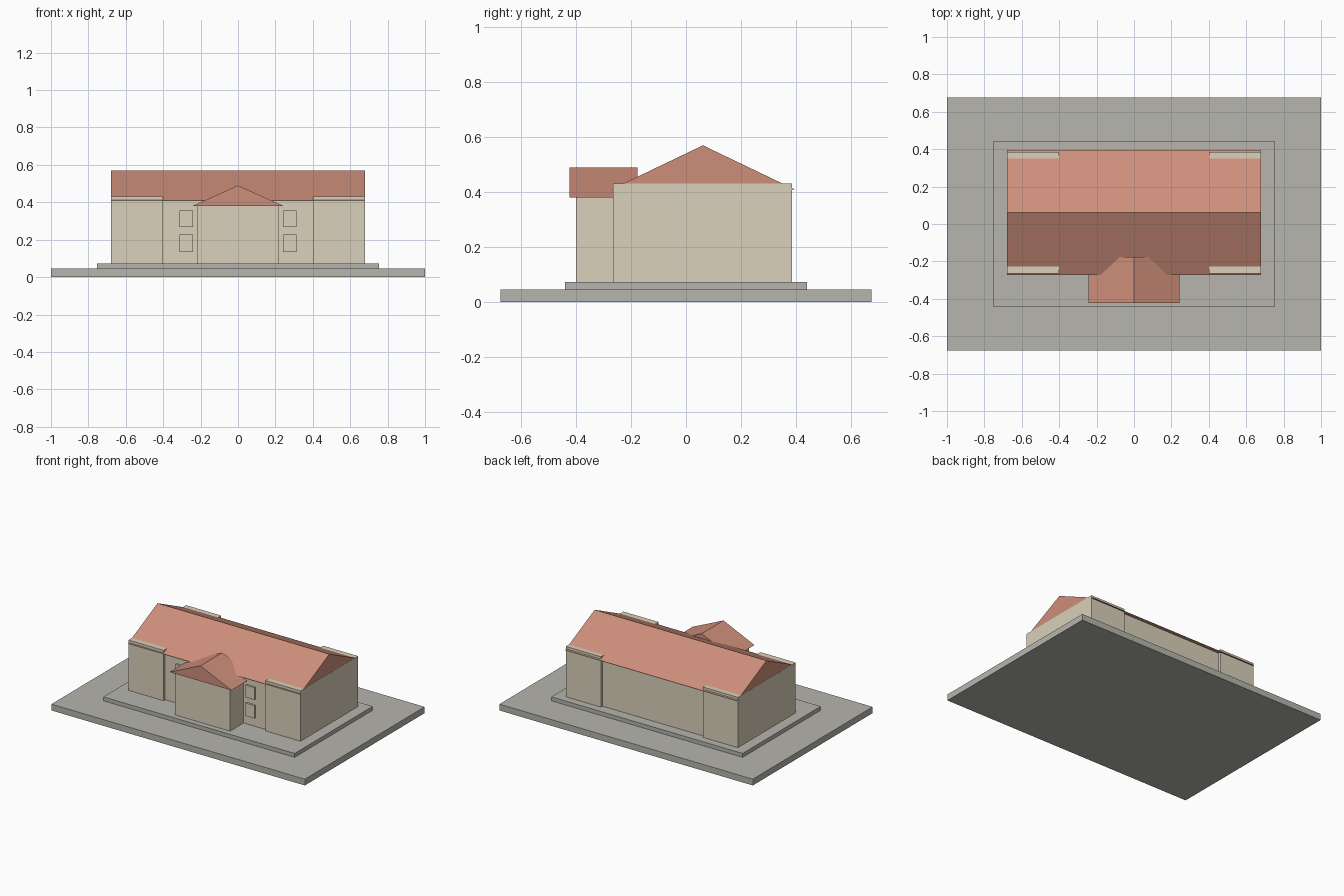
import bpy

cube = bpy.data.objects.get("Cube")
if cube:
    bpy.data.objects.remove(cube, do_unlink=True)


def material(name, rgb):
    """Flat material from display colour values, stored as linear."""
    lin = [((c / 255 + 0.055) / 1.055) ** 2.4 for c in rgb] + [1.0]
    mat = bpy.data.materials.new(name)
    mat.use_nodes = True
    mat.diffuse_color = lin
    mat.node_tree.nodes["Principled BSDF"].inputs["Base Color"].default_value = lin
    return mat


STONE = material("grey paving", (182, 181, 174))
WALL = material("cream wall", (218, 209, 187))
TILE = material("terracotta roof", (206, 143, 123))


def mesh_object(name, verts, faces, mat):
    mesh = bpy.data.meshes.new(name)
    mesh.from_pydata(verts, [], faces)
    mesh.materials.append(mat)
    obj = bpy.data.objects.new(name, mesh)
    bpy.context.collection.objects.link(obj)
    return obj


def box(name, x, y, z, mat):
    """Box from (low, high) ranges along each axis."""
    verts = [(a, b, c) for c in z for b in y for a in x]
    faces = [(0, 2, 3, 1), (4, 5, 7, 6), (0, 1, 5, 4),
             (2, 6, 7, 3), (0, 4, 6, 2), (1, 3, 7, 5)]
    return mesh_object(name, verts, faces, mat)


def gable_roof(name, length, span, z, mat, along_x):
    """Solid triangular roof with its ridge along x or y."""
    profile = [(span[0], z[0]), (span[1], z[0]), (sum(span) / 2, z[1])]
    verts = [(l, s, h) if along_x else (s, l, h) for l in length for s, h in profile]
    faces = [(0, 2, 1), (3, 4, 5), (0, 1, 4, 3), (1, 2, 5, 4), (2, 0, 3, 5)]
    if not along_x:
        faces = [f[::-1] for f in faces]
    return mesh_object(name, verts, faces, mat)


# Stepped plinth
box("ground_slab", (-1, 1), (-0.675, 0.675), (0, 0.045), STONE)
box("terrace", (-0.755, 0.755), (-0.44, 0.44), (0.045, 0.073), STONE)

# Main hall with slightly projecting end blocks
FLOOR = 0.073
box("central_hall", (-0.41, 0.41), (-0.247, 0.367), (FLOOR, 0.41), WALL)
for side, s in (("left", 1), ("right", -1)):
    box(side + "_end_block", sorted((0.402 * s, 0.679 * s)), (-0.265, 0.385),
        (FLOOR, 0.432), WALL)
    # Raised window panels beside the porch
    for level, z in (("lower", (0.135, 0.227)), ("upper", (0.268, 0.355))):
        box(f"{side}_{level}_window", sorted((0.24 * s, 0.312 * s)),
            (-0.26, -0.24), z, WALL)

# Entrance porch
box("porch", (-0.217, 0.217), (-0.4, -0.24), (FLOOR, 0.38), WALL)

# Roofs
gable_roof("main_roof", (-0.678, 0.678), (-0.272, 0.395), (0.41, 0.57), TILE, True)
gable_roof("porch_roof", (-0.423, -0.177), (-0.244, 0.244), (0.38, 0.49), TILE, False)
